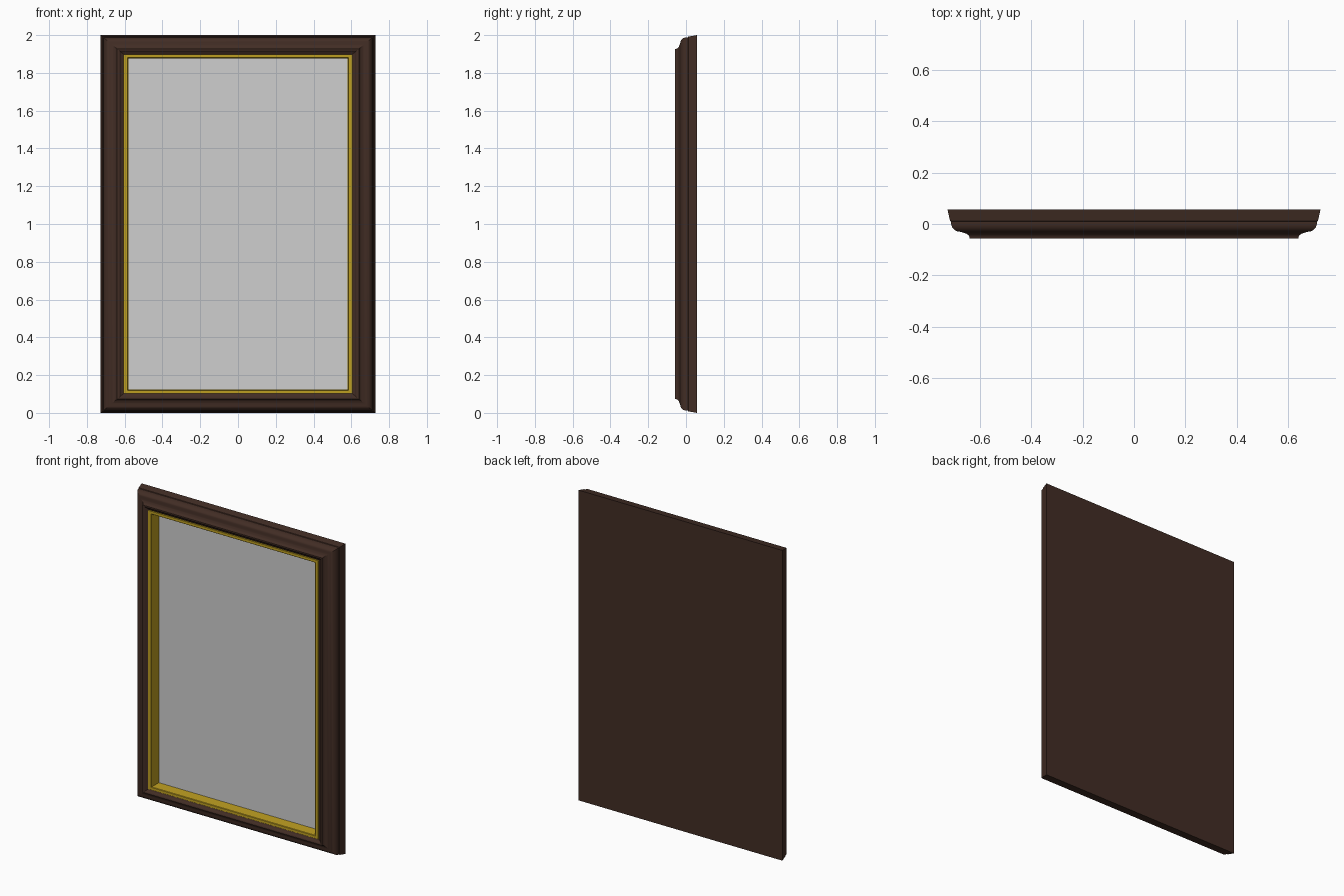
import bpy
import bmesh
import math

if "Cube" in bpy.data.objects:
    bpy.data.objects.remove(bpy.data.objects["Cube"])

HALF_W, HEIGHT, Z_RATIO = 0.727, 2.0, 0.84  # moulding is slimmer on top and bottom rails


def material(name, rgb):
    m = bpy.data.materials.new(name)
    m.diffuse_color = (*rgb, 1.0)
    m.use_nodes = True
    m.node_tree.nodes["Principled BSDF"].inputs["Base Color"].default_value = m.diffuse_color
    return m


def rect_sweep(name, profile, mat, cap_back=False, cap_front=False):
    """Sweep (inset, y) profile round a mitred rectangle, outside to inside."""
    bm = bmesh.new()
    rings = []
    for d, y in profile:
        x, z0, z1 = HALF_W - d, d * Z_RATIO, HEIGHT - d * Z_RATIO
        rings.append([bm.verts.new(p) for p in
                      ((-x, y, z0), (x, y, z0), (x, y, z1), (-x, y, z1))])
    for a, b in zip(rings, rings[1:]):
        for i in range(4):
            j = (i + 1) % 4
            bm.faces.new((a[i], a[j], b[j], b[i]))
    if cap_back:
        bm.faces.new(rings[0][::-1])
    if cap_front:
        bm.faces.new(rings[-1])
    me = bpy.data.meshes.new(name)
    bm.to_mesh(me)
    bm.free()
    me.materials.append(mat)
    ob = bpy.data.objects.new(name, me)
    bpy.context.collection.objects.link(ob)
    bpy.context.view_layer.objects.active = ob
    ob.select_set(True)
    bpy.ops.object.shade_smooth_by_angle(angle=math.radians(28))
    ob.select_set(False)
    return ob


def arc(cx, cy, rx, ry, a0, a1, n=6):
    return [(cx + rx * math.cos(math.radians(a0 + (a1 - a0) * i / n)),
             cy + ry * math.sin(math.radians(a0 + (a1 - a0) * i / n)))
            for i in range(n + 1)]


wood = material("dark walnut", (0.054, 0.026, 0.018))
gold = material("gold trim", (0.515, 0.345, 0.015))
glass = material("mirror silver", (0.62, 0.62, 0.62))

# Walnut moulding with solid back: sloped side, rounded step, cove, inner groove
profile = [(0.0, 0.057), (0.010, 0.012), (0.014, 0.010)]
profile += arc(0.048, 0.004, 0.034, 0.034, 180, 270)
profile += [(0.060, -0.033)]
profile += arc(0.060, -0.057, 0.027, 0.022, 75, 0, 5)
profile += [(0.096, -0.057), (0.102, -0.054), (0.108, -0.046), (0.121, -0.040)]
rect_sweep("walnut_frame", profile, wood, cap_back=True)

# Gold inner trim with deep reveal down to the mirror
rect_sweep("gold_trim", [(0.121, -0.038), (0.121, -0.049), (0.141, -0.049),
                         (0.144, -0.046), (0.148, 0.020)], gold)

# Mirror pane
rect_sweep("mirror_pane", [(0.140, 0.024), (0.140, 0.020)], glass,
           cap_back=True, cap_front=True)
